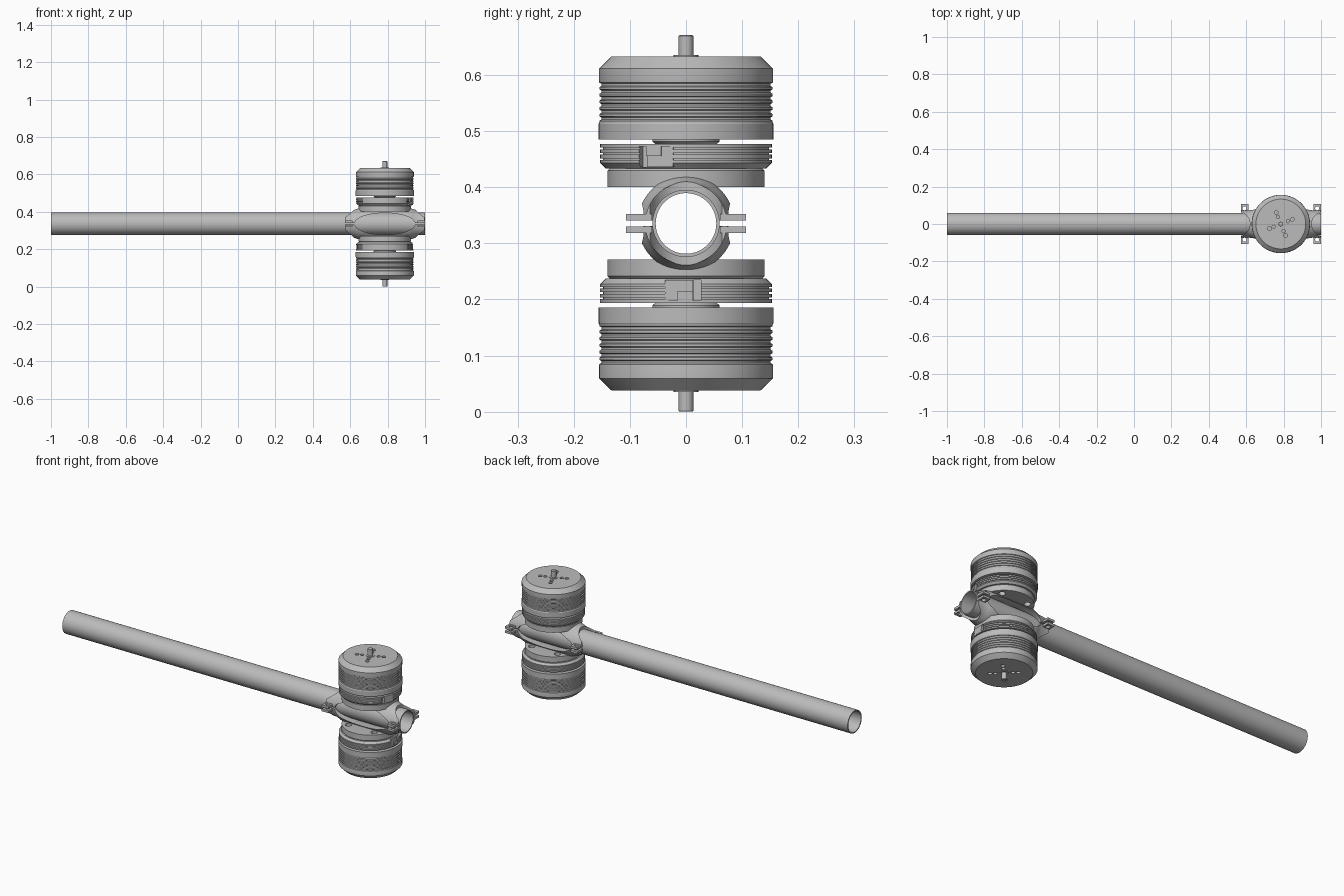
import bpy, bmesh, math
from mathutils import Matrix, Vector

cube = bpy.data.objects.get("Cube")
if cube:
    bpy.data.objects.remove(cube, do_unlink=True)

grey = bpy.data.materials.new("plain_grey")
grey.use_nodes = True
COLOUR = (0.5, 0.5, 0.5, 1)
grey.diffuse_color = COLOUR
grey.node_tree.nodes["Principled BSDF"].inputs["Base Color"].default_value = COLOUR

MID_X, MID_Z = 0.785, 0.3355
CENTRE = Matrix.Translation((MID_X, 0, MID_Z))
ALONG_X = Matrix.Rotation(math.pi / 2, 4, 'Y')
ALONG_Y = Matrix.Rotation(math.pi / 2, 4, 'X')


def finish(name, bm, matrix):
    bmesh.ops.recalc_face_normals(bm, faces=bm.faces)
    mesh = bpy.data.meshes.new(name)
    bm.transform(matrix)
    bm.to_mesh(mesh)
    bm.free()
    mesh.materials.append(grey)
    obj = bpy.data.objects.new(name, mesh)
    bpy.context.collection.objects.link(obj)
    return obj


def lathe(name, profile, matrix=CENTRE, closed=False, steps=72):
    """Spin (radius, height) points round the local z axis."""
    bm = bmesh.new()
    verts = [bm.verts.new((r, 0, h)) for r, h in profile]
    edges = [bm.edges.new(pair) for pair in zip(verts, verts[1:])]
    if closed:
        edges.append(bm.edges.new((verts[-1], verts[0])))
    bmesh.ops.spin(bm, geom=verts + edges, cent=(0, 0, 0), axis=(0, 0, 1),
                   angle=2 * math.pi, steps=steps, use_duplicate=False)
    bmesh.ops.remove_doubles(bm, verts=bm.verts, dist=1e-5)
    return finish(name, bm, matrix)


def rod(name, radius, low, high, matrix=CENTRE, steps=24):
    return lathe(name, [(0, low), (radius, low), (radius, high), (0, high)], matrix, steps=steps)


def box(name, low, high, matrix=CENTRE):
    low, high = Vector(low), Vector(high)
    bm = bmesh.new()
    bmesh.ops.create_cube(bm, size=1)
    bm.transform(Matrix.Translation((low + high) / 2) @ Matrix.Diagonal((*(high - low), 1)))
    return finish(name, bm, matrix)


def cut(target, cutters):
    """Carve the cutters out of the target, then drop them."""
    for cutter in cutters:
        cutter.hide_render = True
        mod = target.modifiers.new("cut", 'BOOLEAN')
        mod.operation, mod.solver, mod.object = 'DIFFERENCE', 'EXACT', cutter
        bpy.context.view_layer.objects.active = target
        bpy.ops.object.modifier_apply(modifier=mod.name)
        bpy.data.objects.remove(cutter, do_unlink=True)


def polar(radius, degrees):
    a = math.radians(degrees)
    return Matrix.Translation((radius * math.cos(a), radius * math.sin(a), 0))


# Long hollow boom
lathe("boom_tube", [(0.054, -1), (0.060, -1), (0.060, 1), (0.054, 1)],
      Matrix.Translation((0, 0, MID_Z)) @ ALONG_X, closed=True)

# Clamp sleeve with a thicker middle, open at the sides, split in two halves
sleeve = lathe("clamp_sleeve", [(0.060, -0.213), (0.073, -0.213), (0.073, -0.17), (0.079, -0.15),
                                (0.086, -0.13), (0.086, 0.13), (0.079, 0.15), (0.073, 0.17),
                                (0.073, 0.213), (0.060, 0.213)],
               CENTRE @ ALONG_X, closed=True)
cutters = [rod("side_opening", 1, -0.2, 0.2,
               CENTRE @ Matrix.Diagonal((0.162, 1, 0.058, 1)) @ ALONG_Y, steps=64),
           box("split_gap", (-0.3, -0.2, -0.005), (0.3, 0.2, 0.005))]
for side in (-1, 1):
    cutters.append(rod("end_scoop", 1, -0.2, 0.2,
                       CENTRE @ Matrix.Translation((side * 0.235, 0, 0))
                       @ Matrix.Diagonal((0.07, 0.068, 1, 1)), steps=48))
cut(sleeve, cutters)

# Bolt ears on both sides of each clamp end
for end in (-1, 1):
    for side in (-1, 1):
        for level in (-1, 1):
            place = CENTRE @ Matrix.Translation((end * 0.194, side * 0.084, level * 0.0112))
            ear = box("clamp_ear", (-0.020, -0.023, -0.006), (0.020, 0.023, 0.006), place)
            cut(ear, [rod("bolt_hole", 0.011, -0.1, 0.1, place)])


def motor(label, frame, spin):
    turned = frame @ Matrix.Rotation(math.radians(spin), 4, 'Z')

    # Mounting disc
    disc = lathe(label + "_mount_disc", [(0, 0.0645), (0.140, 0.0645), (0.140, 0.094),
                                         (0.136, 0.098), (0, 0.098)], frame)
    # Keep the boom and sleeve passage clear, and drill the disc
    cut(disc, [rod("boom_passage", 0.066, -0.3, 0.3, frame @ ALONG_X, steps=64)]
        + [rod("mount_hole", 0.016, 0, 0.2, frame @ polar(0.108, a)) for a in (45, 135, 225, 315)])

    # Stator base with stacked thin plates
    profile = [(0, 0.098), (0.143, 0.098), (0.153, 0.108), (0.153, 0.113)]
    for i in range(3):
        low = 0.113 + i * 0.0095
        profile += [(0.148, low), (0.148, low + 0.003), (0.153, low + 0.003), (0.153, low + 0.0095)]
    profile += [(0, profile[-1][1])]
    base = lathe(label + "_stator_base", profile, turned)
    notch = turned @ Matrix.Rotation(math.radians(-21), 4, 'Z')
    cut(base, [box("cable_notch", (0.13, -0.032, 0.101), (0.2, 0.032, 0.137), notch)])
    box(label + "_cable_block", (0.12, -0.018, 0.101), (0.148, 0.032, 0.137), notch)
    box(label + "_cable_tab", (0.12, -0.018, 0.120), (0.151, 0.010, 0.137), notch)

    # Bearing collar in the gap
    lathe(label + "_collar", [(0, 0.138), (0.050, 0.138), (0.060, 0.146), (0.060, 0.153), (0, 0.153)],
          frame)

    # Ribbed bell with a bevelled rim
    profile = [(0, 0.150), (0.156, 0.150), (0.156, 0.177), (0.1545, 0.180)]
    for i in range(6):
        low = 0.180 + i * 0.012
        profile += [(0.1545, low + 0.003), (0.151, low + 0.005), (0.151, low + 0.009),
                    (0.1545, low + 0.011)]
    profile += [(0.155, 0.254), (0.155, 0.276), (0.133, 0.2975), (0, 0.2975)]
    bell = lathe(label + "_bell", profile, turned, steps=96)
    holes = []
    for a in (22, 112, 202, 292):
        for radius, size in ((0.041, 0.009), (0.066, 0.010)):
            holes.append(rod("bell_hole", size, 0.285, 0.32, turned @ polar(radius, a), steps=20))
    cut(bell, holes)

    # Shaft and its washer
    rod(label + "_washer", 0.022, 0.29, 0.300, frame)
    lathe(label + "_shaft", [(0, 0.29), (0.013, 0.29), (0.013, 0.334), (0.0115, 0.3355), (0, 0.3355)],
          frame, steps=32)


motor("upper", CENTRE, 0)
motor("lower", CENTRE @ Matrix.Rotation(math.pi, 4, 'X'), 23)

# Smooth round walls, crisp edges
bpy.ops.object.select_all(action='DESELECT')
for obj in bpy.context.scene.objects:
    if obj.type == 'MESH':
        obj.select_set(True)
        bpy.context.view_layer.objects.active = obj
bpy.ops.object.shade_smooth_by_angle(angle=math.radians(25))
bpy.ops.object.select_all(action='DESELECT')
